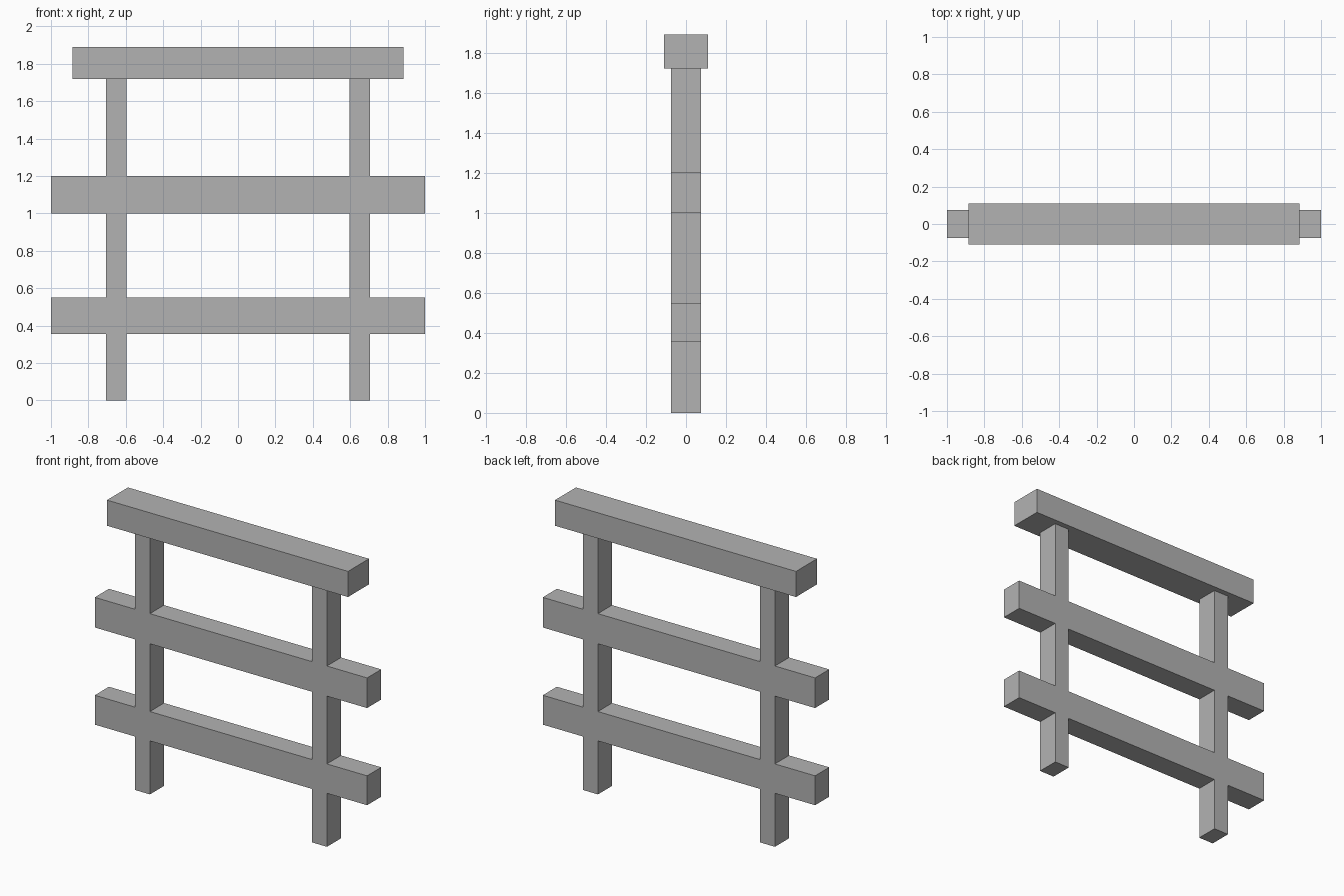
import bpy
import bmesh

if "Cube" in bpy.data.objects:
    bpy.data.objects.remove(bpy.data.objects["Cube"], do_unlink=True)

# Single plain grey
grey = bpy.data.materials.new("plain grey")
grey.use_nodes = True
colour = (0.45, 0.45, 0.45, 1)
grey.diffuse_color = colour
grey.node_tree.nodes["Principled BSDF"].inputs["Base Color"].default_value = colour

POST_IN, POST_OUT, RAIL_END = 0.595, 0.705, 1.0
POST_TOP, CAP_TOP = 1.72, 1.89
RAILS = [(0.355, 0.55), (1.0, 1.2)]


def add_object(name, bm):
    mesh = bpy.data.meshes.new(name)
    bm.to_mesh(mesh)
    bm.free()
    mesh.materials.append(grey)
    obj = bpy.data.objects.new(name, mesh)
    bpy.context.collection.objects.link(obj)
    return obj


# Posts and rails: a flush lattice of filled cells, given thickness
bm = bmesh.new()
xs = [-RAIL_END, -POST_OUT, -POST_IN, POST_IN, POST_OUT, RAIL_END]
zs = [0] + [z for rail in RAILS for z in rail] + [POST_TOP]
for col, (x0, x1) in enumerate(zip(xs, xs[1:])):
    for row, (z0, z1) in enumerate(zip(zs, zs[1:])):
        is_post = col in (1, 3)
        is_rail = row % 2 == 1
        if is_post or is_rail:
            corners = [(x0, z0), (x1, z0), (x1, z1), (x0, z1)]
            bm.faces.new([bm.verts.new((x, 0, z)) for x, z in corners])
bmesh.ops.remove_doubles(bm, verts=bm.verts, dist=0.001)
frame = add_object("posts_and_rails", bm)
solid = frame.modifiers.new("thickness", "SOLIDIFY")
solid.thickness = 0.148
solid.offset = 0

# Wider cap beam resting on the posts
bm = bmesh.new()
bmesh.ops.create_cube(bm, size=1)
bmesh.ops.scale(bm, vec=(1.77, 0.22, CAP_TOP - POST_TOP), verts=bm.verts)
bmesh.ops.translate(bm, vec=(0, 0, (CAP_TOP + POST_TOP) / 2), verts=bm.verts)
add_object("top_beam", bm)
